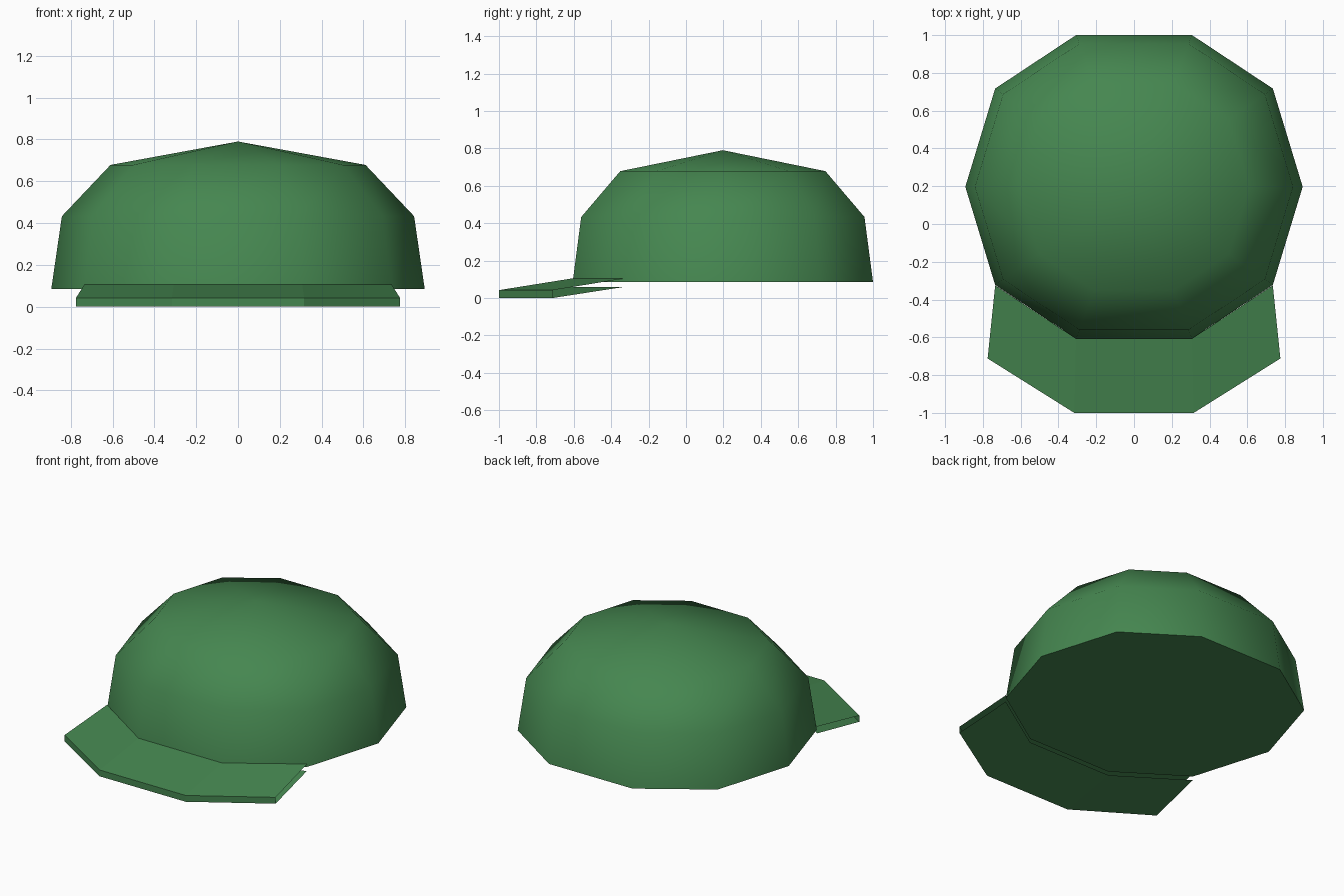
import bpy
import bmesh

cube = bpy.data.objects.get("Cube")
if cube:
    bpy.data.objects.remove(cube, do_unlink=True)

# Cap cloth colour
cloth = bpy.data.materials.new("green_cloth")
cloth.use_nodes = True
GREEN = (0.06, 0.24, 0.08, 1.0)
cloth.diffuse_color = GREEN
cloth.node_tree.nodes["Principled BSDF"].inputs["Base Color"].default_value = GREEN

CENTRE_Y = 0.197


def make_object(name, bm):
    mesh = bpy.data.meshes.new(name)
    bm.to_mesh(mesh)
    bm.free()
    mesh.materials.append(cloth)
    obj = bpy.data.objects.new(name, mesh)
    bpy.context.collection.objects.link(obj)
    return obj


def skin(bm, row_a, row_b, closed=False):
    """Join two rows of vertices with quads."""
    count = len(row_a)
    for i in range(count if closed else count - 1):
        j = (i + 1) % count
        bm.faces.new((row_a[i], row_a[j], row_b[j], row_b[i]))


# Crown: ten-sided dome, its outline mirrored from one quarter
quarter = [(0.893, 0.0), (0.735, 0.52), (0.307, 0.803)]
half = quarter + [(-x, y) for x, y in reversed(quarter)]
outline = half + [(x, -y) for x, y in reversed(half[1:-1])]

bm = bmesh.new()
rings = []
for scale, z in [(1.0, 0.085), (0.943, 0.433), (0.683, 0.678)]:
    rings.append([bm.verts.new((x * scale, CENTRE_Y + y * scale, z)) for x, y in outline])
for lower, upper in zip(rings, rings[1:]):
    skin(bm, lower, upper, closed=True)
apex = bm.verts.new((0, CENTRE_Y, 0.79))
top = rings[-1]
for i, vert in enumerate(top):
    bm.faces.new((vert, top[(i + 1) % len(top)], apex))
bm.faces.new(list(reversed(rings[0])))
crown = make_object("crown", bm)

bpy.ops.object.select_all(action="DESELECT")
crown.select_set(True)
bpy.context.view_layer.objects.active = crown
bpy.ops.object.shade_smooth_by_angle(angle=1.05)

# Brim: folded sheet with a front lip, open at its ends and against the crown
inner = [(-0.735, -0.325), (-0.307, -0.606), (0.307, -0.606), (0.735, -0.325)]
outer = [(-0.775, -0.712), (-0.316, -1.0), (0.316, -1.0), (0.775, -0.712)]

bm = bmesh.new()
rows = []
for edge, z in [(inner, 0.06), (outer, 0.0), (outer, 0.042), (inner, 0.105)]:
    rows.append([bm.verts.new((x, y, z)) for x, y in edge])
for row_a, row_b in zip(rows, rows[1:]):
    skin(bm, row_a, row_b)
make_object("brim", bm)
